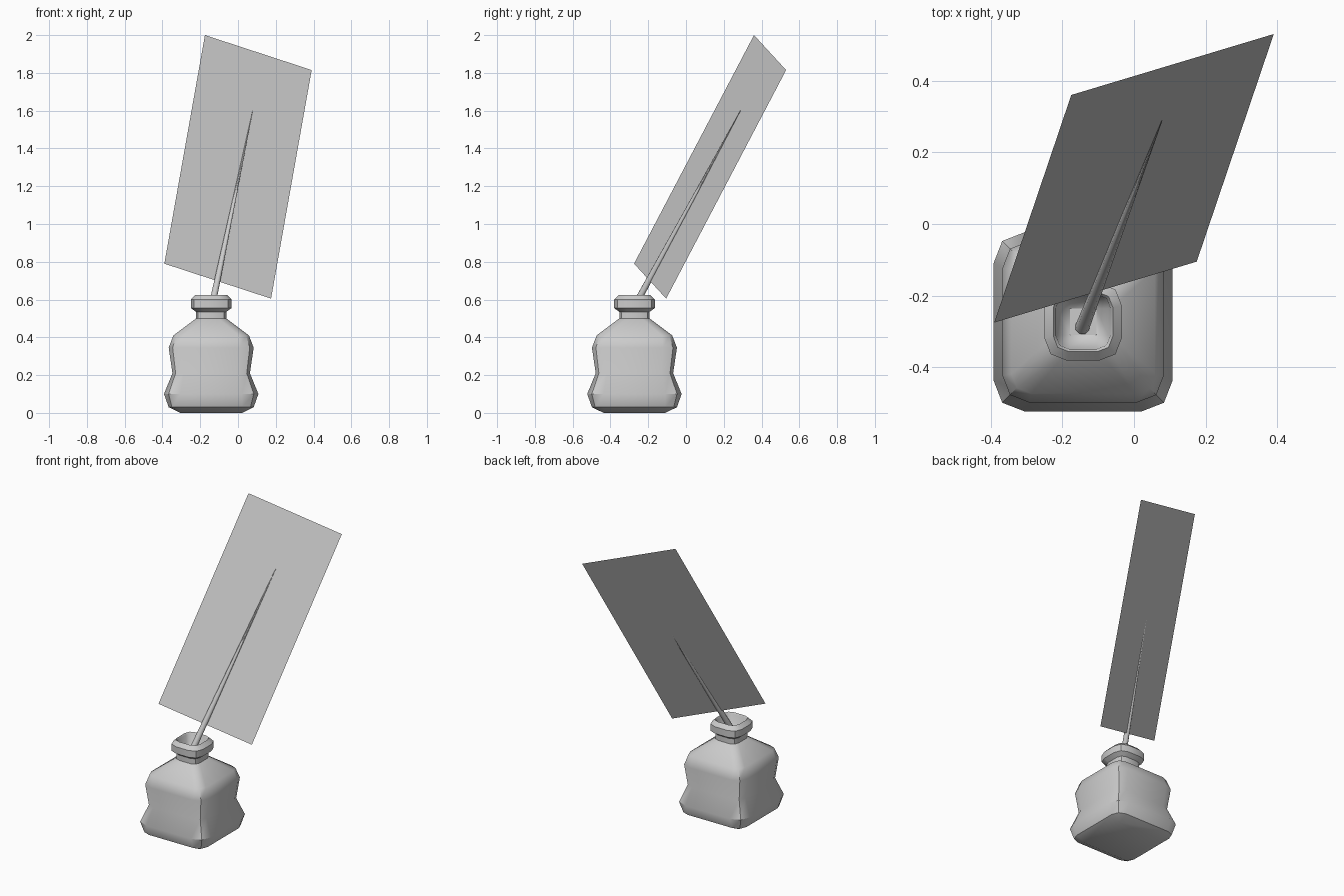
import bpy, bmesh, math
from mathutils import Vector

cube = bpy.data.objects.get("Cube")
if cube:
    bpy.data.objects.remove(cube, do_unlink=True)

CENTRE = Vector((-0.142, -0.273, 0))

grey = bpy.data.materials.new("plain grey")
grey.use_nodes = True
colour = (0.6, 0.6, 0.6, 1)
grey.diffuse_color = colour
grey.node_tree.nodes["Principled BSDF"].inputs["Base Color"].default_value = colour


def make_object(name, bm, smooth_angle=None):
    mesh = bpy.data.meshes.new(name)
    bm.to_mesh(mesh)
    bm.free()
    mesh.materials.append(grey)
    obj = bpy.data.objects.new(name, mesh)
    bpy.context.collection.objects.link(obj)
    if smooth_angle:
        bpy.ops.object.select_all(action='DESELECT')
        obj.select_set(True)
        bpy.context.view_layer.objects.active = obj
        bpy.ops.object.shade_smooth_by_angle(angle=math.radians(smooth_angle))
    return obj


def rounded_square(half, flat):
    """Twelve corner points of a square with two-step rounded corners."""
    mid = flat + (half - flat) * 0.72
    quarter = [(half, flat), (mid, mid), (flat, half)]
    points = []
    for turn in range(4):
        for x, y in quarter:
            for _ in range(turn):
                x, y = -y, x
            points.append((x, y))
    return points


def loft(name, profile, smooth_angle):
    """Skin rounded squares given as (height, half width, flat half width)."""
    bm = bmesh.new()
    rings = []
    for z, half, flat in profile:
        rings.append([bm.verts.new(CENTRE + Vector((x, y, z)))
                      for x, y in rounded_square(half, flat)])
    for low, high in zip(rings, rings[1:]):
        for i in range(len(low)):
            j = (i + 1) % len(low)
            bm.faces.new((low[i], low[j], high[j], high[i]))
    bm.faces.new(list(reversed(rings[0])))
    bm.faces.new(rings[-1])
    bmesh.ops.remove_doubles(bm, verts=bm.verts, dist=0.0005)
    bmesh.ops.recalc_face_normals(bm, faces=bm.faces)
    return make_object(name, bm, smooth_angle)


# Bottle: waisted body, neck, lip and the hollow inside the mouth
loft("ink_bottle", [
    (0, 0.163, 0.163), (0.03, 0.225, 0.163), (0.10, 0.25, 0.163),
    (0.21, 0.205, 0.145), (0.345, 0.225, 0.15), (0.41, 0.2, 0.145),
    (0.50, 0.08, 0.04), (0.535, 0.08, 0.04),
    (0.555, 0.108, 0.045), (0.60, 0.108, 0.045), (0.625, 0.083, 0.04),
    (0.615, 0.076, 0.038), (0.56, 0.07, 0.037), (0.53, 0.037, 0.037),
], 42)

# Quill shaft: slim cone from the mouth of the bottle to a point
base, tip = Vector((-0.145, -0.29, 0.53)), Vector((0.078, 0.288, 1.6))
axis = tip - base
bm = bmesh.new()
bmesh.ops.create_cone(bm, cap_ends=True, segments=8, radius1=0.02,
                      radius2=0.001, depth=axis.length)
bmesh.ops.transform(bm, verts=bm.verts,
                    matrix=axis.to_track_quat('Z', 'Y').to_matrix().to_4x4())
bmesh.ops.translate(bm, verts=bm.verts, vec=(base + tip) / 2)
make_object("quill_shaft", bm, 50)

# Feather vane: one flat leaning sheet
middle = Vector((0, 0.1275, 1.3025))
across, along = Vector((0.2825, 0.085, -0.0925)), Vector((0.1075, 0.3175, 0.605))
bm = bmesh.new()
bm.faces.new([bm.verts.new(middle + across * s + along * t)
              for s, t in ((-1, -1), (1, -1), (1, 1), (-1, 1))])
make_object("feather_vane", bm)
